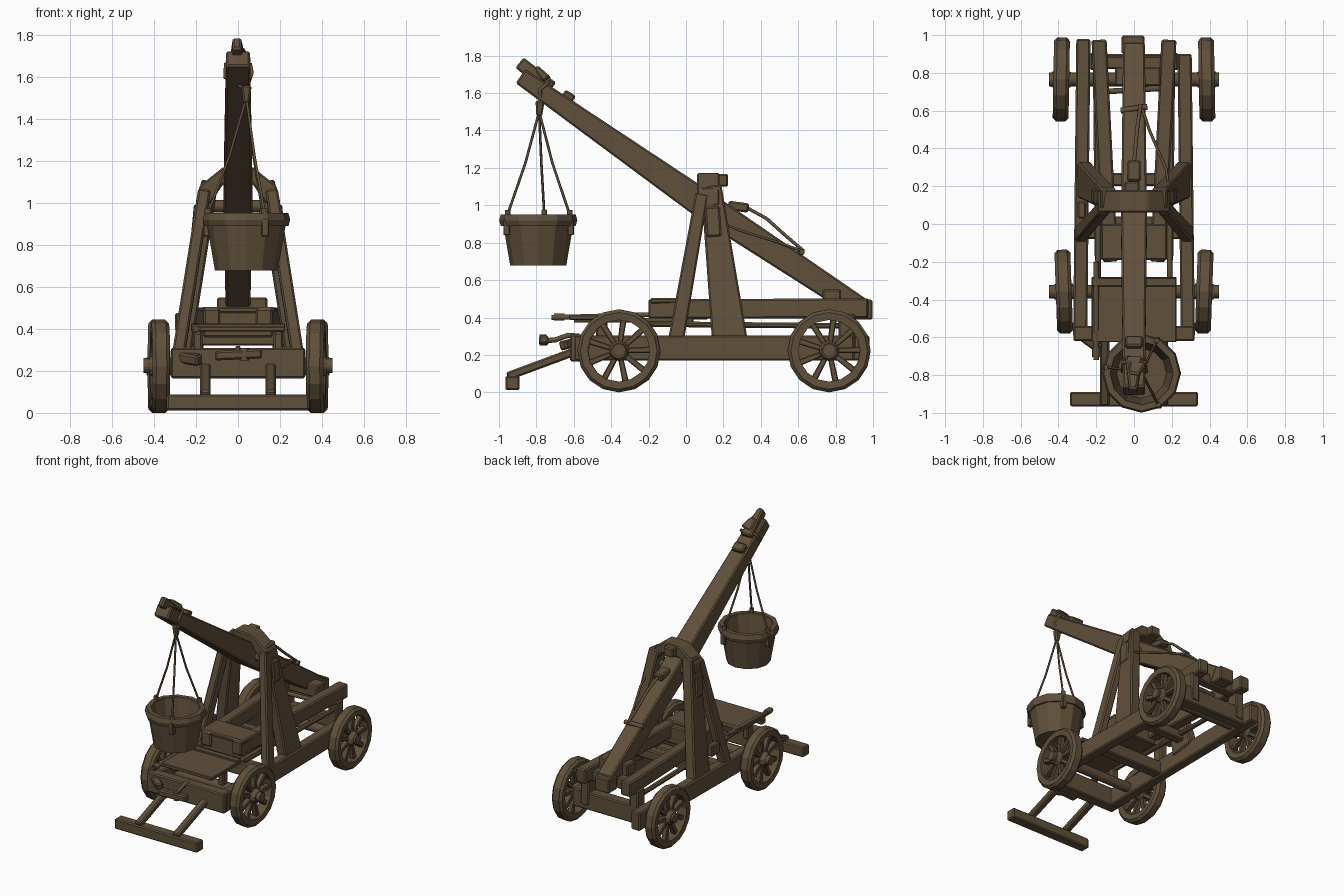
import bpy, bmesh, math
from mathutils import Vector, Matrix

wood = bpy.data.materials.new("dark_wood")
wood.diffuse_color = (0.117, 0.080, 0.043, 1)


def finish(name, bm, bevel=0.0):
    bmesh.ops.recalc_face_normals(bm, faces=bm.faces)
    me = bpy.data.meshes.new(name)
    bm.to_mesh(me)
    bm.free()
    me.materials.append(wood)
    ob = bpy.data.objects.new(name, me)
    bpy.context.collection.objects.link(ob)
    if bevel:
        m = ob.modifiers.new("worn_edges", 'BEVEL')
        m.width, m.segments = bevel, 1
    return ob


def beam(name, p0, p1, w, h, w1=None, h1=None, bevel=0.009):
    """Tapered timber from p0 to p1; w runs across (x), h is the other side."""
    p0, p1 = Vector(p0), Vector(p1)
    d = (p1 - p0).normalized()
    ref = Vector((0, 1, 0)) if abs(d.x) > 0.9 else Vector((1, 0, 0))
    a = (ref - d * ref.dot(d)).normalized()
    b = d.cross(a)
    bm = bmesh.new()
    rings = []
    for p, ww, hh in ((p0, w, h), (p1, w1 or w, h1 or h)):
        rings.append([bm.verts.new(p + a * sx * ww / 2 + b * sy * hh / 2)
                      for sx, sy in ((-1, -1), (1, -1), (1, 1), (-1, 1))])
    for i in range(4):
        j = (i + 1) % 4
        bm.faces.new((rings[0][i], rings[0][j], rings[1][j], rings[1][i]))
    bm.faces.new(rings[0])
    bm.faces.new(rings[1])
    return finish(name, bm, bevel)


def box(name, x, y, z, bevel=0.008):
    bm = bmesh.new()
    bmesh.ops.create_cube(bm, size=1)
    for v in bm.verts:
        v.co = [(r[0] + r[1]) / 2 + c * (r[1] - r[0]) for r, c in zip((x, y, z), v.co)]
    return finish(name, bm, bevel)


def rod(name, pts, r, n=6):
    cu = bpy.data.curves.new(name, 'CURVE')
    cu.dimensions = '3D'
    cu.bevel_depth, cu.bevel_resolution, cu.use_fill_caps = r, max(0, n // 2 - 2), True
    s = cu.splines.new('POLY')
    s.points.add(len(pts) - 1)
    for q, p in zip(s.points, pts):
        q.co = (*p, 1)
    cu.materials.append(wood)
    ob = bpy.data.objects.new(name, cu)
    bpy.context.collection.objects.link(ob)
    return ob


def lathe(name, prof, n, mat, bevel=0.0):
    """Revolve a closed (radius, height) outline about z, then place it."""
    bm = bmesh.new()
    rings = [[bm.verts.new(mat @ Vector((r * math.cos(t), r * math.sin(t), z)))
              for r, z in prof] for t in (2 * math.pi * i / n for i in range(n))]
    k = len(prof)
    for i in range(n):
        for j in range(k):
            A, B = rings[i], rings[(i + 1) % n]
            bm.faces.new((A[j], A[(j + 1) % k], B[(j + 1) % k], B[j]))
    bmesh.ops.remove_doubles(bm, verts=bm.verts, dist=1e-5)
    return finish(name, bm, bevel)


# wheels with spokes, hubs and axles
for tag, y, x, toe in (("front", -0.358, 0.372, 2), ("rear", 0.765, 0.385, -1)):
    rod(tag + "_axle", [(-0.45, y, 0.225), (0.45, y, 0.225)], 0.036, 8)
    for s, side in ((-1, "left"), (1, "right")):
        m = (Matrix.Translation((s * x, y, 0.222)) @ Matrix.Rotation(math.radians(-s * toe), 4, 'Z')
             @ Matrix.Rotation(math.pi / 2, 4, 'Y'))
        nm = f"{tag}_{side}_wheel"
        lathe(nm + "_rim", [(0.165, -0.038), (0.205, -0.042), (0.222, -0.025), (0.222, 0.025),
                            (0.205, 0.042), (0.165, 0.038)], 16, m)
        lathe(nm + "_hub", [(0.01, -0.05), (0.042, -0.05), (0.055, -0.02), (0.055, 0.02),
                            (0.042, 0.05), (0.01, 0.05)], 10, m)
        for i in range(9):
            t = 2 * math.pi * (i + 0.3) / 9
            u = Vector((math.cos(t), math.sin(t), 0))
            beam(f"{nm}_spoke_{i}", m @ (u * 0.04), m @ (u * 0.175), 0.04, 0.028, 0.04, 0.034, 0.005)

# mirrored frame timbers
for s, side in ((-1, "left"), (1, "right")):
    beam(side + "_chassis_beam", (s * 0.285, -0.6, 0.237),
         (s * 0.268, 0.98 if s < 0 else 0.9, 0.237), 0.075, 0.135)
    beam(side + "_upper_rail", (s * 0.125, -0.2, 0.445), (s * 0.185, 0.975, 0.45), 0.08, 0.105)
    beam(side + "_lower_rail", (s * 0.19, -0.2, 0.365), (s * 0.2, 0.85, 0.355), 0.035, 0.03)
    beam(side + "_rear_post", (s * 0.2, 0.86, 0.2), (s * 0.2, 0.86, 0.42), 0.07, 0.09)
    # tower legs
    beam(side + "_tower_leg", (s * 0.265, 0.235, 0.27), (s * 0.135, 0.135, 1.1), 0.075, 0.19, 0.08, 0.11)
    beam(side + "_tower_brace", (s * 0.285, -0.055, 0.27), (s * 0.16, 0.085, 1.06), 0.06, 0.085, 0.06, 0.07)
    beam(side + "_pivot_block", (s * 0.195, 0.15, 0.83), (s * 0.18, 0.14, 0.99), 0.06, 0.08)
    # towing arms and platform supports
    beam(side + "_tow_arm", (s * 0.155, -0.955, 0.085), (s * 0.155, -0.55, 0.235), 0.05, 0.045)
    box(side + "_platform_post", sorted((s * 0.17, s * 0.215)), (-0.48, -0.42), (0.29, 0.39))
    rod(side + "_platform_rod", [(s * 0.19, -0.6, 0.385), (s * 0.19, 0.0, 0.385)], 0.014)

# cross timbers
box("front_crossbeam", (-0.32, 0.32), (-0.62, -0.54), (0.165, 0.31))
beam("front_left_brace", (-0.29, -0.58, 0.27), (-0.18, -0.66, 0.25), 0.05, 0.05)
box("middle_crossbeam", (-0.26, 0.26), (-0.08, 0.0), (0.18, 0.28))
box("rear_crossbeam", (-0.26, 0.26), (0.82, 0.9), (0.17, 0.3))
box("rear_rail_tie", (-0.17, 0.17), (0.82, 0.89), (0.39, 0.47))
box("tower_crossbeam", (-0.25, 0.25), (0.2, 0.27), (0.32, 0.39))
rod("rear_tie_rod", [(-0.17, 0.70, 0.45), (0.17, 0.72, 0.45)], 0.015)
box("tow_bar", (-0.34, 0.34), (-0.965, -0.89), (0.012, 0.088))

# tower cap with sloped shoulders
bm = bmesh.new()
prof = [(-0.195, 1.0), (-0.185, 1.08), (-0.07, 1.172), (0.07, 1.172), (0.185, 1.08), (0.195, 1.0),
        (0.13, 1.0), (0.07, 1.09), (-0.07, 1.09), (-0.13, 1.0)]
f = bm.faces.new([bm.verts.new((x, 0.06, z)) for x, z in prof])
ext = bmesh.ops.extrude_face_region(bm, geom=[f])
for v in ext["geom"]:
    if isinstance(v, bmesh.types.BMVert):
        v.co.y = 0.18
finish("tower_cap", bm, 0.008)
box("cap_peg", (-0.05, 0.03), (0.17, 0.225), (1.10, 1.168))
rod("pivot_pin", [(-0.2, 0.13, 0.985), (0.2, 0.13, 0.985)], 0.03, 8)

# throwing arm, tip and wedges
beam("arm_upper", (0, 0.1, 1.0), (0, -0.885, 1.69), 0.14, 0.155, 0.115, 0.09)
beam("arm_lower", (0, 0.08, 1.012), (0, 0.93, 0.45), 0.135, 0.155, 0.115, 0.12)
beam("arm_tip", (0, -0.72, 1.625), (-0.005, -0.89, 1.763), 0.09, 0.08, 0.04, 0.07)
beam("tip_wedge", (0.02, -0.74, 1.67), (0.0, -0.8, 1.735), 0.09, 0.045, 0.05, 0.03)
beam("arm_cleat", (0, -0.60, 1.565), (0, -0.655, 1.6), 0.09, 0.045)
box("arm_foot", (-0.065, 0.055), (0.9, 0.998), (0.39, 0.495))
box("arm_foot_block", (-0.1, 0.14), (0.73, 0.83), (0.46, 0.55))

# platform, seat box and side handle
box("platform", (-0.225, 0.225), (-0.625, -0.28), (0.388, 0.412), 0.004)
box("platform_batten", (-0.225, 0.225), (-0.33, -0.285), (0.405, 0.425), 0.004)
box("seat_box", (-0.165, 0.165), (-0.185, 0.04), (0.36, 0.485))
box("seat_box_lid", (-0.175, 0.175), (-0.19, 0.0), (0.475, 0.505))
rod("side_handle", [(-0.2, -0.72, 0.4), (-0.2, -0.2, 0.415)], 0.015)
rod("side_handle_knob", [(-0.2, -0.705, 0.402), (-0.2, -0.65, 0.402)], 0.022)
box("left_side_block", (-0.3, -0.255), (0.03, 0.12), (0.39, 0.475))

# front hitch handle
rod("hitch_rod", [(0, -0.57, 0.3), (0, -0.63, 0.305), (0, -0.70, 0.28), (0, -0.77, 0.275)], 0.016)
beam("hitch_handle", (-0.11, -0.76, 0.272), (0.115, -0.76, 0.282), 0.05, 0.045)
rod("hitch_peg", [(0.03, -0.765, 0.25), (0.03, -0.765, 0.31)], 0.022)

# bucket with rim, clips and ropes
C = Vector((0.04, -0.79, 0))
M = Matrix.Translation(C)
lathe("bucket", [(0, 0.678), (0.15, 0.678), (0.188, 0.9), (0.188, 0.935), (0.167, 0.935),
                 (0.132, 0.705), (0, 0.705)], 12, M)
lathe("bucket_rim", [(0.167, 0.893), (0.2, 0.89), (0.209, 0.92), (0.2, 0.952), (0.167, 0.952)], 12, M)
top = Vector((0.04, -0.785, 1.5))
for i, deg in enumerate((65, 170, 298)):
    u = Vector((math.cos(math.radians(deg)), math.sin(math.radians(deg)), 0))
    e = C + u * 0.186 + Vector((0, 0, 0.95))
    rod(f"bucket_rope_{i}", [top, (top + e) / 2 - u * 0.012, e], 0.007)
    rod(f"bucket_knot_{i}", [e - Vector((0, 0, 0.02)), e + Vector((0, 0, 0.025))], 0.017)
    q = C + u * 0.192
    beam(f"bucket_clip_{i}", (q.x, q.y, 0.84), (q.x, q.y, 0.93), 0.035, 0.035, bevel=0.005)
beam("rope_hook", (0.04, -0.785, 1.475), (0.04, -0.78, 1.56), 0.03, 0.03, 0.05, 0.05)
loop = [(0.04, -0.78, 1.54), (0.066, -0.78, 1.62), (0.06, -0.73, 1.66), (-0.06, -0.73, 1.66),
        (-0.062, -0.78, 1.6), (0.04, -0.78, 1.54)]
rod("arm_rope_loop", loop, 0.01)

# trigger cleat on top of the arm, with ropes
beam("trigger_cleat", (0, 0.225, 1.0), (0, 0.335, 0.985), 0.07, 0.05)
rod("trigger_rope", [(0.0, 0.32, 0.99), (0.01, 0.43, 0.93), (0.02, 0.53, 0.84), (0.035, 0.63, 0.755)], 0.01)
rod("stay_rope", [(0.19, 0.16, 0.92), (0.17, 0.29, 0.865), (0.08, 0.5, 0.8), (0.04, 0.62, 0.755)], 0.008)
rod("arm_lashing", [(-0.07, 0.6, 0.74), (0.07, 0.62, 0.75)], 0.016)
